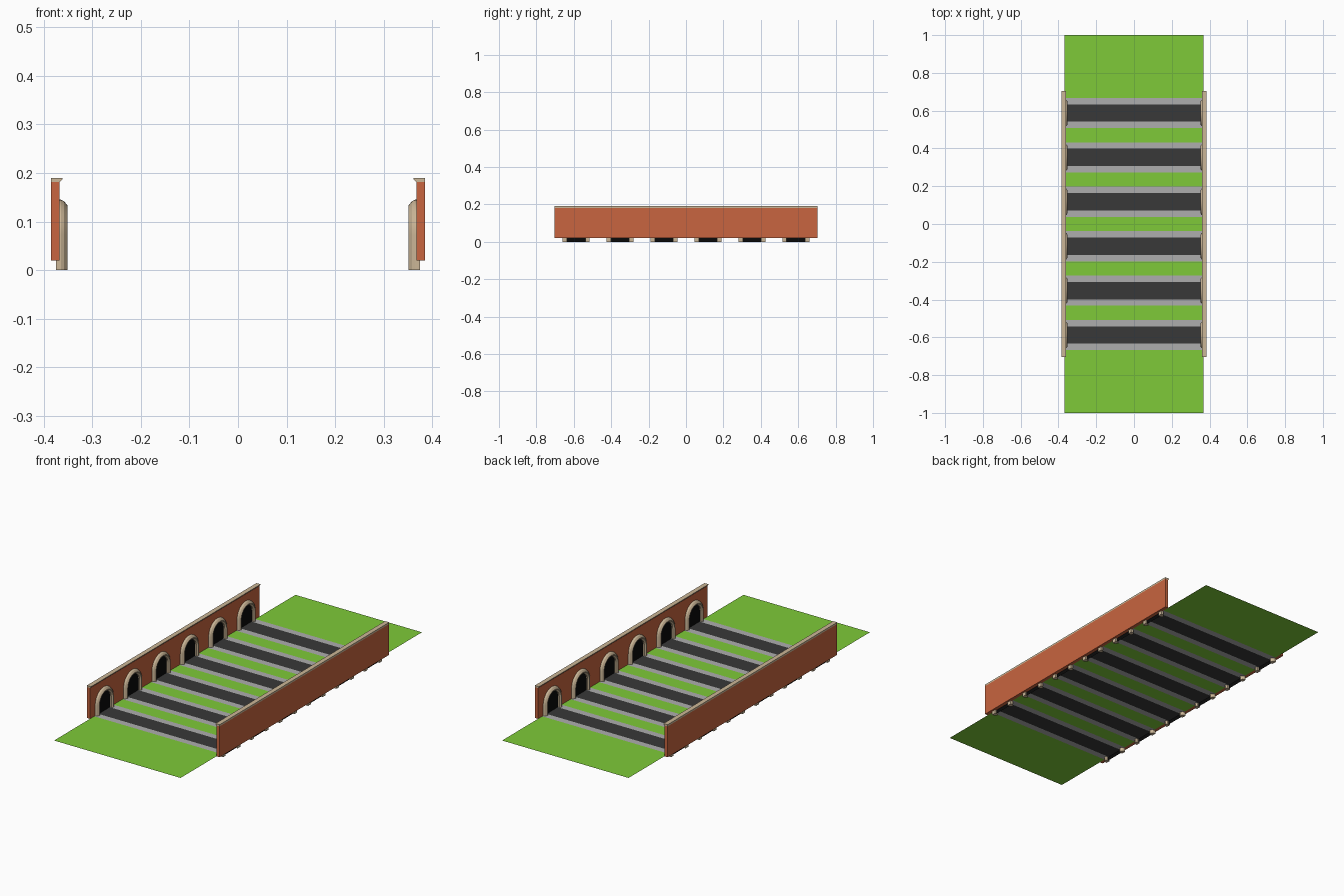
import bpy, bmesh, math

if "Cube" in bpy.data.objects:
    bpy.data.objects.remove(bpy.data.objects["Cube"])

GROUND_Z = 0.0195
HALF_W = 0.367
WALL_Y = 0.703
ROAD_YS = [-0.5875 + 0.235 * i for i in range(6)]


def material(name, rgb):
    m = bpy.data.materials.new(name)
    m.diffuse_color = (*rgb, 1)
    m.use_nodes = True
    m.node_tree.nodes["Principled BSDF"].inputs["Base Color"].default_value = m.diffuse_color
    return m


GRASS = material("grass", (0.21, 0.59, 0.04))
BRICK = material("brick", (0.58, 0.13, 0.05))
STONE = material("stone", (0.60, 0.47, 0.31))
PAVING = material("paving", (0.42, 0.42, 0.42))
ASPHALT = material("asphalt", (0.04, 0.04, 0.04))
BLACK = material("tunnel_dark", (0.003, 0.003, 0.003))


def finish(name, bm, mat, recalc=True):
    if recalc:
        bmesh.ops.recalc_face_normals(bm, faces=bm.faces)
    me = bpy.data.meshes.new(name)
    bm.to_mesh(me)
    bm.free()
    me.materials.append(mat)
    ob = bpy.data.objects.new(name, me)
    bpy.context.collection.objects.link(ob)
    return ob


def strip(name, y0, y1, mat):
    """Flat strip of ground running across x."""
    bm = bmesh.new()
    bm.faces.new([bm.verts.new((x, y, GROUND_Z)) for x, y in
                  ((-HALF_W, y0), (HALF_W, y0), (HALF_W, y1), (-HALF_W, y1))])
    finish(name, bm, mat, recalc=False)


def extrude_y(name, profile, mat):
    """Prism along y from an x-z profile."""
    bm = bmesh.new()
    f = bm.faces.new([bm.verts.new((x, -WALL_Y, z)) for x, z in profile])
    r = bmesh.ops.extrude_face_region(bm, geom=[f])
    verts = [v for v in r["geom"] if isinstance(v, bmesh.types.BMVert)]
    bmesh.ops.translate(bm, verts=verts, vec=(0, 2 * WALL_Y, 0))
    finish(name, bm, mat)


SPRING_Z = 0.073


def arch_points(r, segs=20):
    """Horseshoe outline (y, z): straight legs and a half-circle top."""
    arc = [(r * math.cos(math.pi * i / segs), SPRING_Z + r * math.sin(math.pi * i / segs))
           for i in range(segs + 1)]
    return [(r, 0)] + arc + [(-r, 0)]


def portal(side, y):
    # stone surround: cross-section (radius, x) swept along the arch
    section = [(0.072, 0.3745), (0.072, 0.364), (0.069, 0.358), (0.060, 0.351),
               (0.056, 0.351), (0.049, 0.358), (0.049, 0.3745)]
    bm = bmesh.new()
    rings = [[bm.verts.new((side * x, y + py, pz)) for py, pz in arch_points(r)]
             for r, x in section]
    n = len(rings)
    for k in range(n):
        a, b = rings[k], rings[(k + 1) % n]
        for i in range(len(a) - 1):
            bm.faces.new((a[i], a[i + 1], b[i + 1], b[i]))
    bm.faces.new([r[0] for r in rings])
    bm.faces.new([r[-1] for r in rings])
    ob = finish("tunnel_arch", bm, STONE)
    bpy.context.view_layer.objects.active = ob
    ob.select_set(True)
    bpy.ops.object.shade_smooth_by_angle(angle=math.radians(25))
    ob.select_set(False)
    # dark tunnel mouth
    bm = bmesh.new()
    pts = arch_points(0.0495)
    if side > 0:
        pts = pts[::-1]
    bm.faces.new([bm.verts.new((side * 0.3655, y + py, pz)) for py, pz in pts])
    finish("tunnel_mouth", bm, BLACK, recalc=False)


# ground: grass, pavements and roads tiled along y
edge = -1.0
for y in ROAD_YS:
    strip("grass", edge, y - 0.08, GRASS)
    strip("pavement", y - 0.08, y - 0.046, PAVING)
    strip("road", y - 0.046, y + 0.046, ASPHALT)
    strip("pavement", y + 0.046, y + 0.08, PAVING)
    edge = y + 0.08
strip("grass", edge, 1.0, GRASS)

# walls, copings and tunnel portals on both sides
for s in (-1, 1):
    extrude_y("brick_wall", [(s * 0.367, 0.0195), (s * 0.385, 0.0195),
                             (s * 0.385, 0.181), (s * 0.367, 0.181)], BRICK)
    extrude_y("wall_coping", [(s * 0.367, 0.181), (s * 0.385, 0.181), (s * 0.385, 0.19),
                              (s * 0.361, 0.19), (s * 0.361, 0.187)], STONE)
    for y in ROAD_YS:
        portal(s, y)
